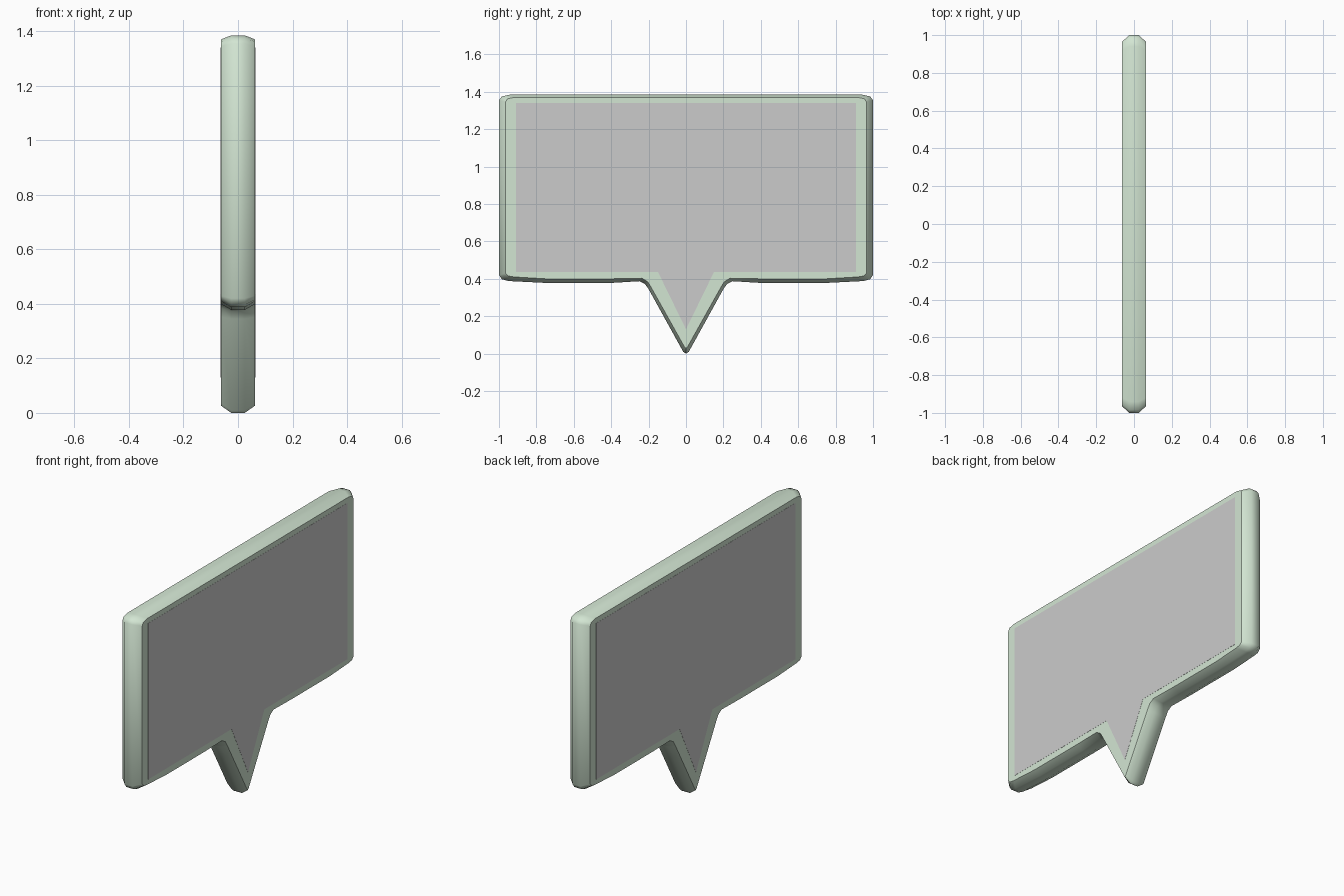
import bpy, bmesh, math

if "Cube" in bpy.data.objects:
    bpy.data.objects.remove(bpy.data.objects["Cube"])

# Right half outlines (y, z), from the tail tip around to the top centre
RIM = [(0, 0), (.015, .01), (.2, .345), (.22, .373), (.25, .387), (.4, .378),
       (.75, .378), (.95, .388), (.985, .398), (1, .42), (1, 1.355),
       (.985, 1.375), (.94, 1.385), (0, 1.385)]
EDGE = [(0, .027), (.008, .036), (.185, .352), (.205, .385), (.235, .403), (.4, .4),
        (.75, .4), (.92, .41), (.95, .415), (.965, .43), (.965, 1.345),
        (.955, 1.362), (.92, 1.37), (0, 1.37)]
PANEL = [(0, .13), (.15, .437), (.91, .437), (.91, 1.34), (0, 1.34)]


def mirrored(half):
    return half + [(-y, z) for y, z in reversed(half[1:-1])]


def loft(name, sections):
    """Skin a stack of (x, half outline) sections and cap both ends."""
    bm = bmesh.new()
    rings = [[bm.verts.new((x, y, z)) for y, z in mirrored(half)] for x, half in sections]
    n = len(rings[0])
    for a, b in zip(rings, rings[1:]):
        for i in range(n):
            j = (i + 1) % n
            bm.faces.new((a[i], a[j], b[j], b[i]))
    bm.faces.new(rings[0])
    bm.faces.new(rings[-1])
    bmesh.ops.recalc_face_normals(bm, faces=bm.faces)
    mesh = bpy.data.meshes.new(name)
    bm.to_mesh(mesh)
    bm.free()
    ob = bpy.data.objects.new(name, mesh)
    bpy.context.collection.objects.link(ob)
    return ob


# Green bubble-shaped frame with bevelled rim
frame = loft("bubble_frame", [(-.063, EDGE), (-.025, RIM), (.025, RIM), (.063, EDGE)])
green = bpy.data.materials.new("soft_green")
green.diffuse_color = (.65, .79, .65, 1)
green.use_nodes = True
green.node_tree.nodes["Principled BSDF"].inputs["Base Color"].default_value = green.diffuse_color
frame.data.materials.append(green)

# Smooth rim, crisp border around the flat faces
bpy.context.view_layer.objects.active = frame
frame.select_set(True)
bpy.ops.object.shade_smooth_by_angle(angle=math.radians(52))
verts = frame.data.vertices
for e in frame.data.edges:
    if all(abs(verts[v].co.x) > .06 for v in e.vertices):
        e.use_edge_sharp = True

# Grey panels set flush in both faces
for side, s in (("right", 1), ("left", -1)):
    loft(side + "_panel", [(s * .06, PANEL), (s * .0638, PANEL)])
